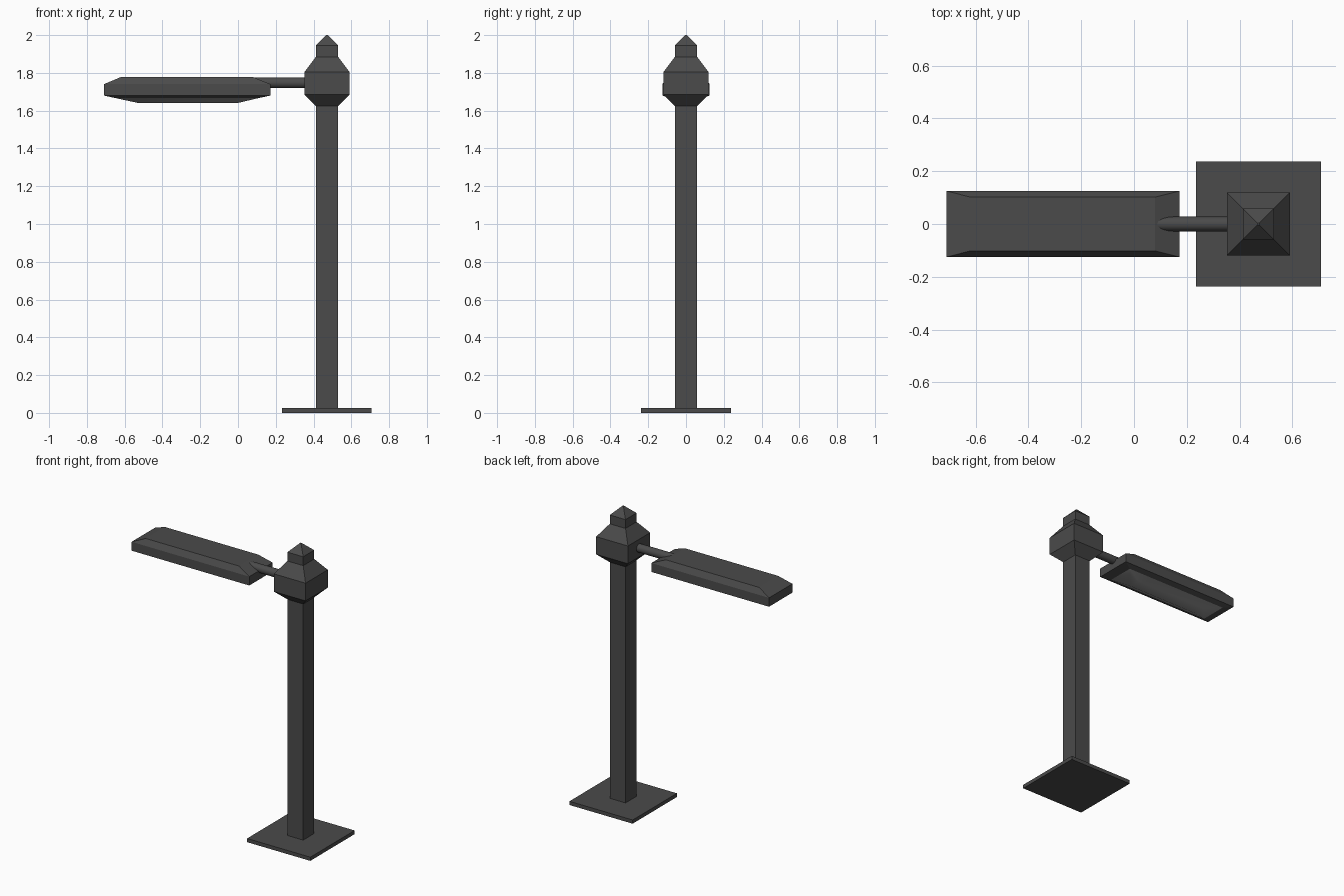
import bpy, bmesh
from math import pi

if "Cube" in bpy.data.objects:
    bpy.data.objects.remove(bpy.data.objects["Cube"])


def material(name, rgb):
    m = bpy.data.materials.new(name)
    m.use_nodes = True
    m.diffuse_color = (*rgb, 1)
    m.node_tree.nodes["Principled BSDF"].inputs["Base Color"].default_value = (*rgb, 1)
    return m


iron = material("dark iron", (0.07, 0.07, 0.07))
glass = material("pale grey lens", (0.3, 0.3, 0.3))


def finish(name, bm, mat):
    bmesh.ops.recalc_face_normals(bm, faces=bm.faces)
    mesh = bpy.data.meshes.new(name)
    bm.to_mesh(mesh)
    bm.free()
    mesh.materials.append(mat)
    obj = bpy.data.objects.new(name, mesh)
    bpy.context.collection.objects.link(obj)
    return obj


def loft(name, levels, mat):
    """Stack rectangles (x_min, x_max, half_depth, z) into a closed solid."""
    bm = bmesh.new()
    rings = [[bm.verts.new(p) for p in ((a, -d, z), (b, -d, z), (b, d, z), (a, d, z))]
             for a, b, d, z in levels]
    for low, high in zip(rings, rings[1:]):
        for i in range(4):
            j = (i + 1) % 4
            bm.faces.new((low[i], low[j], high[j], high[i]))
    bm.faces.new(rings[0])
    bm.faces.new(rings[-1])
    return finish(name, bm, mat)


POST_X = 0.471


def square_stack(name, profile):
    return loft(name, [(POST_X - h, POST_X + h, h, z) for h, z in profile], iron)


# Upright parts
square_stack("base_plate", [(0.237, 0), (0.237, 0.025)])
square_stack("post", [(0.059, 0.025), (0.059, 1.63)])
square_stack("post_cap", [(0.059, 1.625), (0.119, 1.685), (0.119, 1.805),
                          (0.059, 1.885), (0.059, 1.945), (0.004, 2.0)])

# Lamp housing with chamfered top and sloping lower frame
loft("lamp_housing", [(-0.65, 0.11, 0.09, 1.667), (-0.71, 0.172, 0.125, 1.68),
                      (-0.71, 0.172, 0.125, 1.74), (-0.62, 0.08, 0.102, 1.778)], iron)

# Shallow softened lens under the housing
lens = loft("lamp_lens", [(-0.53, 0.0, 0.04, 1.641), (-0.65, 0.11, 0.09, 1.667),
                          (-0.65, 0.11, 0.09, 1.672)], glass)
for poly in lens.data.polygons:
    poly.use_smooth = poly.normal.z < -0.3

# Round arm
bpy.ops.mesh.primitive_cylinder_add(vertices=16, radius=0.028, depth=0.36,
                                    location=(0.21, 0, 1.747), rotation=(0, pi / 2, 0))
arm = bpy.context.object
arm.name = "arm"
arm.data.materials.append(iron)
bpy.ops.object.shade_smooth_by_angle()
